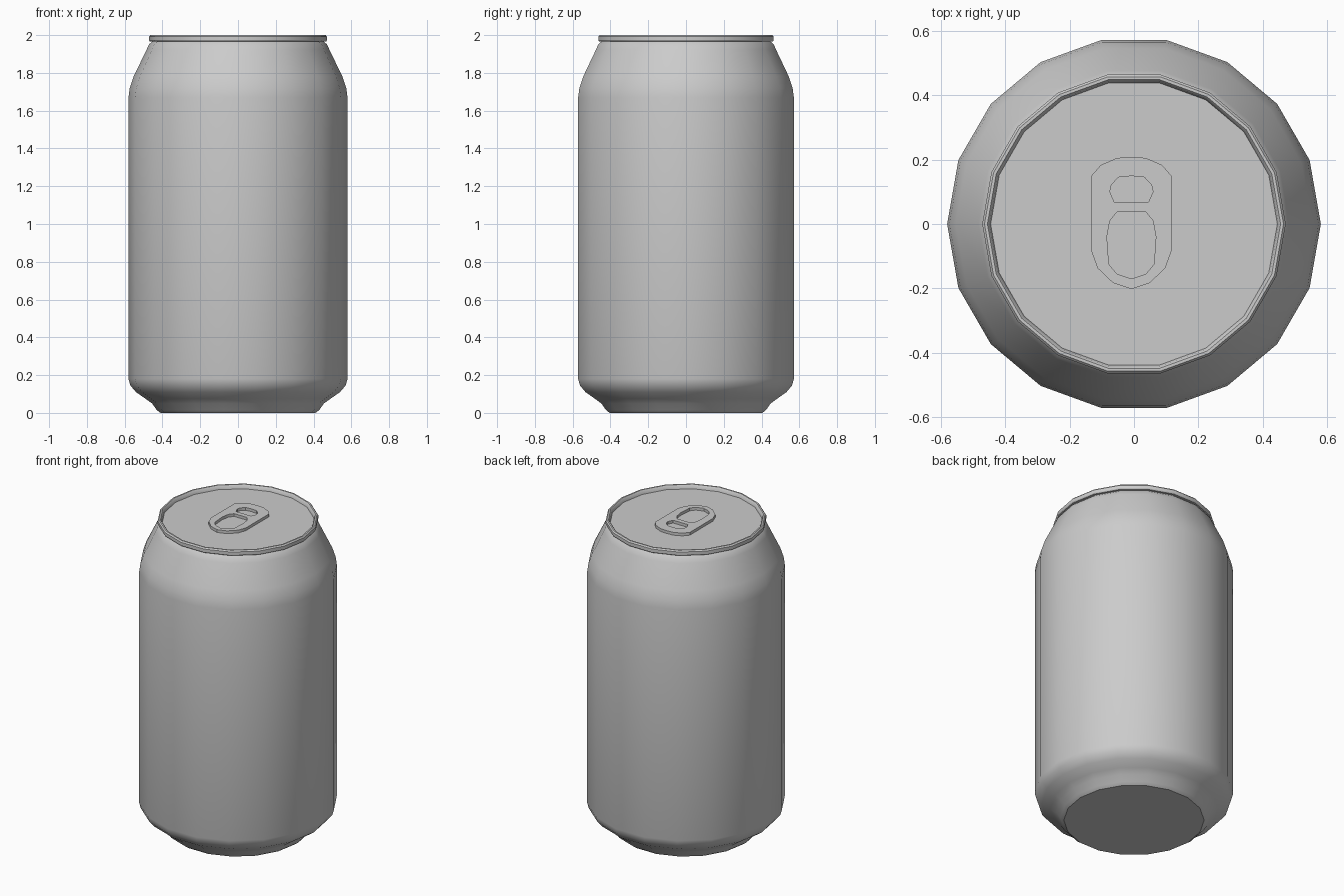
import bpy, bmesh, math

if "Cube" in bpy.data.objects:
    bpy.data.objects.remove(bpy.data.objects["Cube"])

SIDES = 18
LID_Z = 1.975


def smooth(obj, angle=32):
    bpy.ops.object.select_all(action='DESELECT')
    obj.select_set(True)
    bpy.context.view_layer.objects.active = obj
    bpy.ops.object.shade_smooth_by_angle(angle=math.radians(angle))


def lathe(name, profile):
    """Revolve (radius, z) points around z; both open ends become flat caps."""
    bm = bmesh.new()
    rings = []
    for r, z in profile:
        rings.append([bm.verts.new((r * math.cos(2 * math.pi * i / SIDES),
                                    r * math.sin(2 * math.pi * i / SIDES), z))
                      for i in range(SIDES)])
    for a, b in zip(rings, rings[1:]):
        for i in range(SIDES):
            j = (i + 1) % SIDES
            bm.faces.new((a[i], a[j], b[j], b[i]))
    bm.faces.new(rings[0][::-1])
    bm.faces.new(rings[-1])
    bmesh.ops.recalc_face_normals(bm, faces=bm.faces)
    mesh = bpy.data.meshes.new(name)
    bm.to_mesh(mesh)
    bm.free()
    obj = bpy.data.objects.new(name, mesh)
    bpy.context.collection.objects.link(obj)
    smooth(obj)
    return obj


# Can: base, body, shoulder, rolled rim and recessed lid in one profile
lathe("can_body", [
    (0.41, 0.0), (0.43, 0.015), (0.455, 0.05), (0.49, 0.075), (0.54, 0.11),
    (0.57, 0.145), (0.58, 0.18),
    (0.58, 1.67), (0.573, 1.72), (0.553, 1.78), (0.483, 1.925),
    (0.472, 1.95), (0.453, 1.967),
    (0.467, 1.967), (0.471, 1.973), (0.471, 1.992), (0.464, 2.0),
    (0.455, 2.0), (0.449, 1.993), (0.445, LID_Z)])

# Pull tab: mirrored half outlines (x offset, y), two of them holes
outlines = [
    [(0, .208), (.045, .205), (.095, .183), (.124, .15), (.124, -.085),
     (.105, -.137), (.057, -.183), (0, -.202)],
    [(0, .149), (.04, .145), (.062, .122), (.067, .1), (.053, .068), (0, .068)],
    [(0, .037), (.045, .037), (.067, .01), (.076, -.04), (.07, -.125),
     (.045, -.155), (0, -.17)],
]
curve = bpy.data.curves.new("pull_tab", 'CURVE')
curve.dimensions = '2D'
curve.fill_mode = 'BOTH'
curve.extrude = 0.009
for half in outlines:
    pts = half + [(-x, y) for x, y in half[-2:0:-1]]
    spline = curve.splines.new('POLY')
    spline.points.add(len(pts) - 1)
    for p, (x, y) in zip(spline.points, pts):
        p.co = (x, y, 0, 1)
    spline.use_cyclic_u = True
tab = bpy.data.objects.new("pull_tab", curve)
tab.location = (-0.008, 0, LID_Z + 0.009)
bpy.context.collection.objects.link(tab)
bpy.ops.object.select_all(action='DESELECT')
tab.select_set(True)
bpy.context.view_layer.objects.active = tab
bpy.ops.object.convert(target='MESH')
smooth(bpy.context.view_layer.objects.active)
